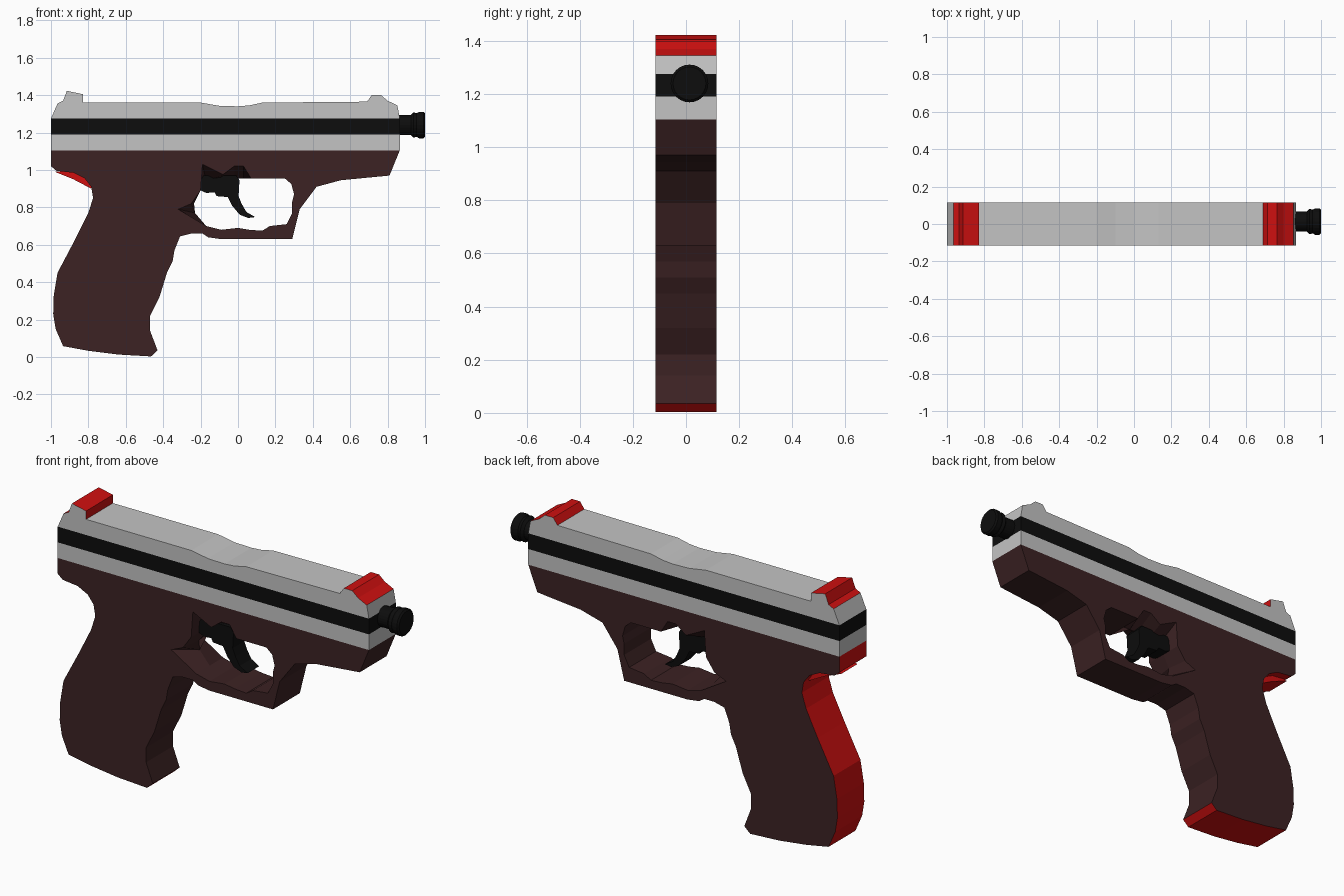
import bpy, bmesh, math
from mathutils import Vector

if "Cube" in bpy.data.objects:
    bpy.data.objects.remove(bpy.data.objects["Cube"])

HALF = 0.115  # half thickness of the body


def material(name, rgb):
    m = bpy.data.materials.new(name)
    m.use_nodes = True
    m.diffuse_color = (*rgb, 1)
    m.node_tree.nodes["Principled BSDF"].inputs["Base Color"].default_value = (*rgb, 1)
    return m


GREY = material("light grey", (0.55, 0.55, 0.55))
BLACK = material("black", (0.004, 0.004, 0.004))
BROWN = material("dark brown", (0.045, 0.016, 0.017))
RED = material("red", (0.62, 0.005, 0.005))


def finish(bm, name, mats, rule=None):
    bmesh.ops.recalc_face_normals(bm, faces=bm.faces)
    if rule:
        for f in bm.faces:
            if abs(f.normal.y) < 0.7 and rule(f.calc_center_median()):
                f.material_index = 1
    me = bpy.data.meshes.new(name)
    bm.to_mesh(me)
    bm.free()
    ob = bpy.data.objects.new(name, me)
    bpy.context.collection.objects.link(ob)
    for m in mats:
        me.materials.append(m)
    return ob


def loop(bm, pts, y):
    vs = [bm.verts.new((x, y, z)) for x, z in pts]
    return vs, [bm.edges.new((a, b)) for a, b in zip(vs, vs[1:] + vs[:1])]


def wall(bm, a, b):
    for i in range(len(a)):
        j = (i + 1) % len(a)
        bm.faces.new((a[i], a[j], b[j], b[i]))


def prism(name, pts, half, mats, rule=None):
    bm = bmesh.new()
    a, b = [[bm.verts.new((x, y, z)) for x, z in pts] for y in (-half, half)]
    bm.faces.new(a)
    bm.faces.new(b)
    wall(bm, a, b)
    return finish(bm, name, mats, rule)


# Slide: lower band, dark stripe, upper band with red sights
X0, X1 = -1.0, 0.865
prism("slide_lower", [(X0, 1.105), (X1, 1.105), (X1, 1.19), (X0, 1.19)], HALF, [GREY])
prism("slide_stripe", [(X0, 1.19), (X1, 1.19), (X1, 1.275), (X0, 1.275)], HALF, [BLACK])
slide_top = [
    (X0, 1.275), (X1, 1.275), (0.852, 1.345), (0.8, 1.37), (0.765, 1.4),
    (0.715, 1.4), (0.69, 1.365), (0.13, 1.36), (0.06, 1.345), (0, 1.34),
    (-0.1, 1.343), (-0.2, 1.36), (-0.83, 1.36), (-0.83, 1.405),
    (-0.915, 1.423), (-0.935, 1.37), (-0.965, 1.355)]
prism("slide_upper", slide_top, HALF, [GREY, RED],
      lambda c: c.z > 1.345 and (c.x < -0.82 or c.x > 0.69))

# Frame: grip, guard and dust cover, modelled as one half and mirrored
outline = [
    (X0, 1.105), (X1, 1.105), (0.81, 0.97), (0.55, 0.945), (0.42, 0.91),
    (0.33, 0.79), (0.29, 0.63), (-0.09, 0.63), (-0.16, 0.64), (-0.19, 0.66),
    (-0.25, 0.66), (-0.31, 0.645), (-0.34, 0.57), (-0.35, 0.51), (-0.38, 0.45),
    (-0.42, 0.32), (-0.47, 0.22), (-0.47, 0.14), (-0.43, 0.035), (-0.465, 0.003),
    (-0.64, 0.013), (-0.8, 0.033), (-0.935, 0.058), (-0.975, 0.15), (-0.988, 0.23),
    (-0.985, 0.33), (-0.965, 0.45), (-0.87, 0.63), (-0.8, 0.77), (-0.775, 0.85),
    (-0.785, 0.91), (-0.82, 0.955), (-0.88, 0.985), (-0.97, 0.995), (X0, 1.02)]
# Guard opening at the centre plane, and the points pulled outward at the sides
opening = [
    (-0.2, 0.89), (-0.235, 0.82), (-0.23, 0.77), (-0.17, 0.7), (-0.09, 0.68),
    (0, 0.69), (0.06, 0.68), (0.13, 0.675), (0.17, 0.7), (0.26, 0.71),
    (0.29, 0.77), (0.29, 0.83), (0.3, 0.87), (0.285, 0.925), (0.25, 0.955),
    (0.07, 0.955), (0.03, 0.955), (-0.02, 0.955), (-0.1, 0.95), (-0.17, 0.94)]
flare = {1: (-0.25, 0.82), 2: (-0.32, 0.79), 16: (0.03, 1.02),
         17: (-0.02, 1.02), 18: (-0.08, 0.975), 19: (-0.19, 1.03)}
bm = bmesh.new()
side, e1 = loop(bm, outline, -HALF)
hole, e2 = loop(bm, [flare.get(i, p) for i, p in enumerate(opening)], -HALF)
bmesh.ops.triangle_fill(bm, edges=e1 + e2, use_beauty=True, normal=Vector((0, -1, 0)))
bmesh.ops.dissolve_limit(bm, angle_limit=0.01, verts=bm.verts, edges=[
    e for e in bm.edges if len(e.link_faces) == 2])
for ring, pts in ((side, outline), (hole, opening)):
    wall(bm, ring, [bm.verts.new((x, 0, z)) for x, z in pts])
frame = finish(bm, "frame", [BROWN, RED],
               lambda c: c.z < 1.1 and (c.x < -0.75 or c.z < 0.05))
mirror = frame.modifiers.new("mirror", "MIRROR")
mirror.use_axis = (False, True, False)

# Raised web under the rear of the slide
prism("grip_web", [(-0.98, 0.99), (-0.88, 0.95), (-0.785, 0.9), (-0.78, 0.96),
                   (-0.86, 1.0)], 0.07, [RED])

# Trigger
prism("trigger", [
    (-0.205, 0.97), (-0.205, 0.893), (-0.17, 0.877), (-0.125, 0.88), (-0.115, 0.86),
    (-0.055, 0.855), (-0.03, 0.807), (0.01, 0.76), (0.055, 0.743), (0.092, 0.748),
    (0.045, 0.775), (0.02, 0.818), (0.003, 0.86), (0.008, 0.945), (-0.01, 0.97)],
    0.05, [BLACK])

# Barrel end: a lathe of stacked rings
bm = bmesh.new()
N = 24
rings = []
for x, r in ((0.84, 0.054), (0.925, 0.054), (0.938, 0.068), (0.955, 0.063),
             (0.968, 0.071), (0.992, 0.071), (1.0, 0.062)):
    rings.append([bm.verts.new((x, 0.013 + r * math.cos(t), 1.24 + r * math.sin(t)))
                  for t in (2 * math.pi * i / N for i in range(N))])
for a, b in zip(rings, rings[1:]):
    wall(bm, a, b)
bm.faces.new(rings[0])
bm.faces.new(rings[-1])
finish(bm, "barrel", [BLACK])
